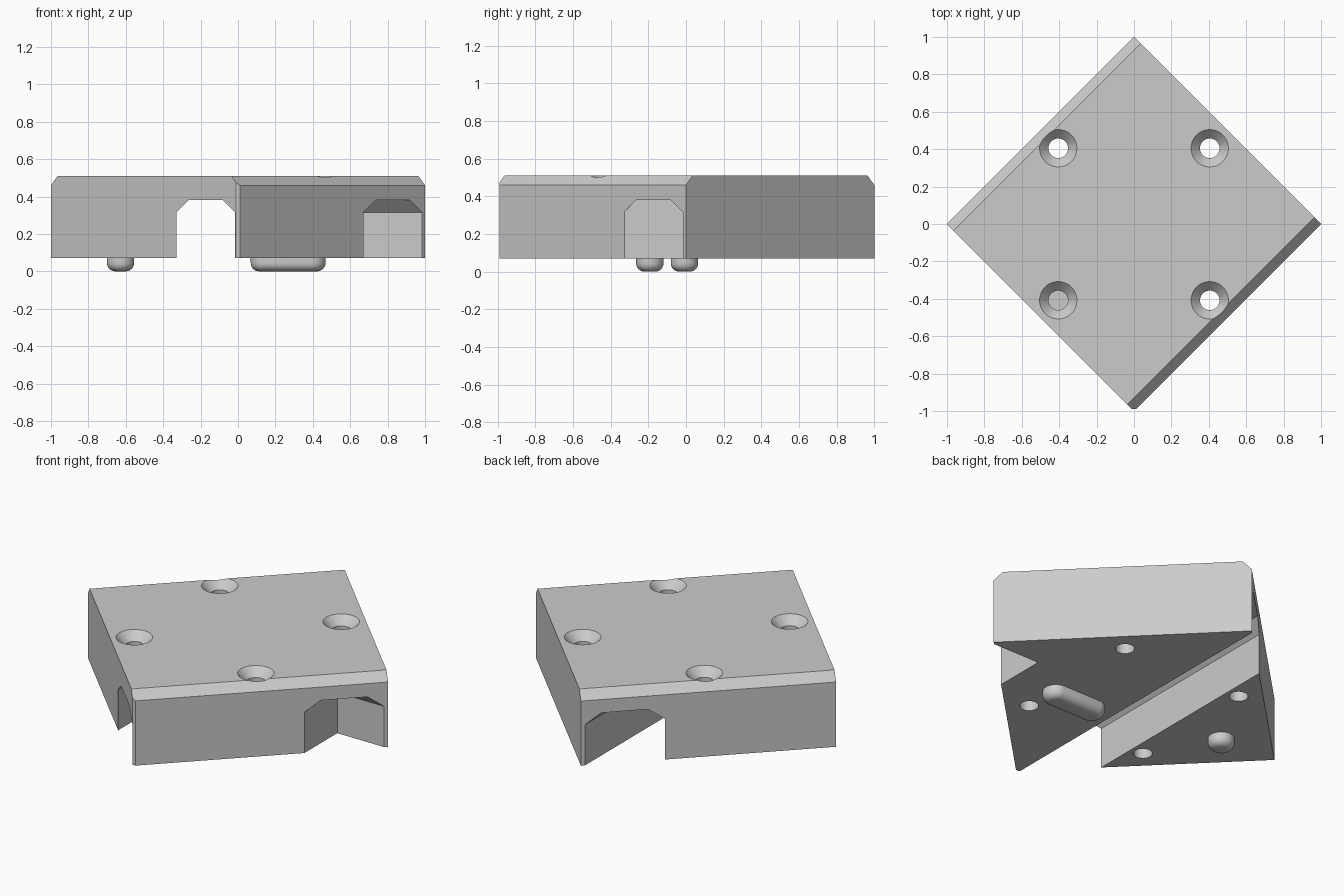
import bpy, bmesh, math
from mathutils import Vector

if "Cube" in bpy.data.objects:
    bpy.data.objects.remove(bpy.data.objects["Cube"])

grey = bpy.data.materials.new("plain_grey")
grey.use_nodes = True
colour = (0.6, 0.6, 0.6, 1)
grey.diffuse_color = colour
grey.node_tree.nodes["Principled BSDF"].inputs["Base Color"].default_value = colour

BOTTOM, TOP = 0.07, 0.51


def finish(name, bm):
    bmesh.ops.recalc_face_normals(bm, faces=bm.faces)
    mesh = bpy.data.meshes.new(name)
    bm.to_mesh(mesh)
    bm.free()
    mesh.materials.append(grey)
    obj = bpy.data.objects.new(name, mesh)
    bpy.context.collection.objects.link(obj)
    return obj


def prism(name, profile, across, along, start, end):
    """Extrude an (across, z) profile along a horizontal direction."""
    bm = bmesh.new()
    across, along = Vector(across).normalized(), Vector(along).normalized()
    verts = [bm.verts.new(across * a + along * start + Vector((0, 0, z))) for a, z in profile]
    face = bm.faces.new(verts)
    moved = bmesh.ops.extrude_face_region(bm, geom=[face])["geom"]
    bmesh.ops.translate(bm, vec=along * (end - start),
                        verts=[v for v in moved if isinstance(v, bmesh.types.BMVert)])
    return finish(name, bm)


def lathe(name, profile, x, y, stretch=0.0, steps=48):
    """Turn an (r, z) profile; stretch pulls the circle into a pill along x."""
    bm = bmesh.new()
    rings = []
    for r, z in profile:
        ring = []
        for i in range(steps):
            a = 2 * math.pi * (i + 0.5) / steps
            shift = math.copysign(stretch, math.cos(a))
            ring.append(bm.verts.new((x + shift + r * math.cos(a), y + r * math.sin(a), z)))
        rings.append(ring)
    for low, high in zip(rings, rings[1:]):
        for i in range(steps):
            j = (i + 1) % steps
            bm.faces.new((low[i], low[j], high[j], high[i]))
    bm.faces.new(rings[0])
    bm.faces.new(rings[-1])
    return finish(name, bm)


def cut(target, cutter):
    cutter.hide_render = True
    mod = target.modifiers.new("cut", "BOOLEAN")
    mod.operation, mod.solver, mod.object = "DIFFERENCE", "EXACT", cutter
    bpy.context.view_layer.objects.active = target
    bpy.ops.object.modifier_apply(modifier=mod.name)
    bpy.data.objects.remove(cutter)


def smooth(obj):
    bpy.ops.object.select_all(action="DESELECT")
    obj.select_set(True)
    bpy.context.view_layer.objects.active = obj
    bpy.ops.object.shade_smooth_by_angle(angle=math.radians(30))


# Diamond-set block with two chamfered top edges
s, c = math.sqrt(0.5), 0.05
block = prism("block", [(-s, BOTTOM), (s, BOTTOM), (s, TOP - c), (s - c, TOP),
                        (c - s, TOP), (-s, TOP - c)], (1, -1, 0), (1, 1, 0), -s, s)

# Through channel and corner notch share one arched section
arch = [(-0.329, -0.2), (-0.329, 0.315), (-0.264, 0.38),
        (-0.08, 0.38), (-0.015, 0.315), (-0.015, -0.2)]
cut(block, prism("channel_cutter", arch, (1, 0, 0), (0, 1, 0), -1.5, 1.5))
cut(block, prism("notch_cutter", arch, (0, 1, 0), (1, 0, 0), 0.672, 1.5))

# Slightly blunted front corner
cut(block, prism("corner_cutter", [(-1.2, -0.5), (-0.99, -0.5), (-0.99, 1), (-1.2, 1)],
                 (0, 1, 0), (1, 0, 0), -0.5, 0.5))

# Countersunk screw holes; one is closed by a web partway down
bore, sink, web = 0.052, 0.1, 0.3
for x in (-0.405, 0.405):
    for y in (-0.408, 0.405):
        closed = x < 0 and y < 0
        floor = web if closed else -0.2
        cut(block, lathe("hole_cutter", [(bore, floor), (bore, TOP - 0.05), (sink, TOP),
                                         (sink, TOP + 0.2)], x, y))
        if closed:
            cut(block, lathe("bore_cutter", [(bore, -0.2), (bore, web - 0.02)], x, y))
smooth(block)

# Rounded locating feet underneath
radius, fillet = 0.073, 0.045
foot_profile = [(radius, BOTTOM + 0.01)]
for k in range(9):
    a = math.pi / 2 * k / 8
    foot_profile.append((radius - fillet + fillet * math.cos(a), fillet - fillet * math.sin(a)))
smooth(lathe("round_foot", foot_profile, -0.628, -0.008))
smooth(lathe("slot_foot", foot_profile, 0.268, -0.192, stretch=0.127))
